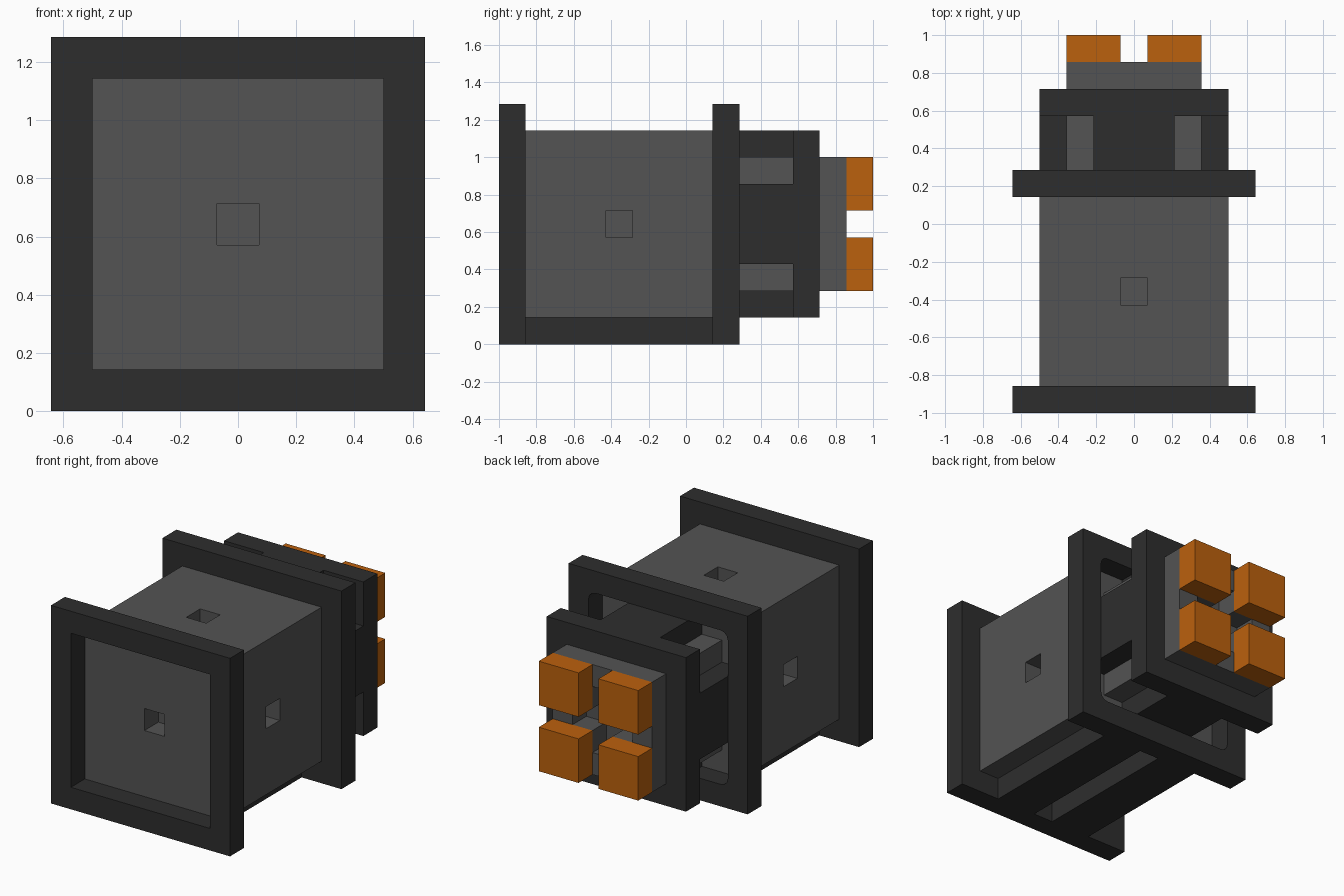
import bpy, bmesh
from mathutils import Vector

if "Cube" in bpy.data.objects:
    bpy.data.objects.remove(bpy.data.objects["Cube"], do_unlink=True)

U = 1 / 7  # one grid step of the design


def material(name, rgb):
    m = bpy.data.materials.new(name)
    m.use_nodes = True
    m.diffuse_color = (*rgb, 1)
    m.node_tree.nodes["Principled BSDF"].inputs["Base Color"].default_value = (*rgb, 1)
    return m


CHARCOAL = material("charcoal", (0.0265, 0.0265, 0.0265))
GREY = material("mid_grey", (0.087, 0.087, 0.087))
ORANGE = material("orange", (0.50, 0.119, 0.004))


def box(name, x, y, z, mat, round_y=0):
    """Box from (min, max) ranges in grid steps; round_y rounds the edges running along y."""
    bm = bmesh.new()
    bmesh.ops.create_cube(bm, size=1)
    for v in bm.verts:
        v.co = Vector([((a + b) / 2 + c * (b - a)) * U for c, (a, b) in zip(v.co, (x, y, z))])
    if round_y:
        edges = [e for e in bm.edges if abs(e.verts[0].co.y - e.verts[1].co.y) > 1e-4]
        bmesh.ops.bevel(bm, geom=edges, offset=round_y * U, segments=3, profile=0.5,
                        affect='EDGES')
    mesh = bpy.data.meshes.new(name)
    bm.to_mesh(mesh)
    bm.free()
    mesh.materials.append(mat)
    ob = bpy.data.objects.new(name, mesh)
    bpy.context.collection.objects.link(ob)
    return ob


def cut(ob, *ranges, round_y=0):
    """Carve a box-shaped opening out of a part."""
    cutter = box("cutter", *ranges, ob.data.materials[0], round_y)
    cutter.hide_render = True
    mod = ob.modifiers.new("opening", 'BOOLEAN')
    mod.operation = 'DIFFERENCE'
    mod.solver = 'EXACT'
    mod.object = cutter
    bpy.context.view_layer.objects.active = ob
    bpy.ops.object.modifier_apply(modifier=mod.name)
    bpy.data.objects.remove(cutter, do_unlink=True)


# Main housing with a small square socket in the front, top and both sides
body = box("housing", (-3.5, 3.5), (-6, 1), (1, 8), GREY)
cut(body, (-0.5, 0.5), (-7, -5), (4, 5))
cut(body, (-0.5, 0.5), (-3, -2), (7, 9))
for s in (-1, 1):
    cut(body, sorted((s * 2.5, s * 4.5)), (-3, -2), (4, 5))

# Square collars at both ends of the housing; the rear opening has rounded corners
for name, y, r in (("front_collar", -7, 0), ("rear_collar", 1, 0.35)):
    collar = box(name, (-4.5, 4.5), (y, y + 1), (0, 9), CHARCOAL)
    cut(collar, (-3.5, 3.5), (y - 1, y + 2), (1, 8), round_y=r)

# Two rails under the housing
for side, s in (("left", 1), ("right", -1)):
    box(side + "_rail", sorted((s * 0.5, s * 2.5)), (-6, 1), (0, 1), CHARCOAL)

# Cross-shaped neck and the plate behind it
box("neck_crossbar", (-3.5, 3.5), (1, 4), (3, 6), CHARCOAL)
box("neck_upright", (-1.5, 1.5), (1, 4), (1, 8), CHARCOAL)
box("rear_plate", (-3.5, 3.5), (4, 5), (1, 8), CHARCOAL)

# Grey core through the neck, with a plus-shaped recess in its rear face
core = box("core", (-2.5, 2.5), (1, 6), (2, 7), GREY)
cut(core, (-1.5, 1.5), (5.01, 7), (4, 5))
cut(core, (-0.5, 0.5), (5.01, 7), (3, 6))

# Four orange contact blocks at the rear
for side, s in (("left", 1), ("right", -1)):
    for level, z in (("lower", 2), ("upper", 5)):
        box(f"{level}_{side}_contact", sorted((s * 0.5, s * 2.5)), (6, 7), (z, z + 2), ORANGE)
